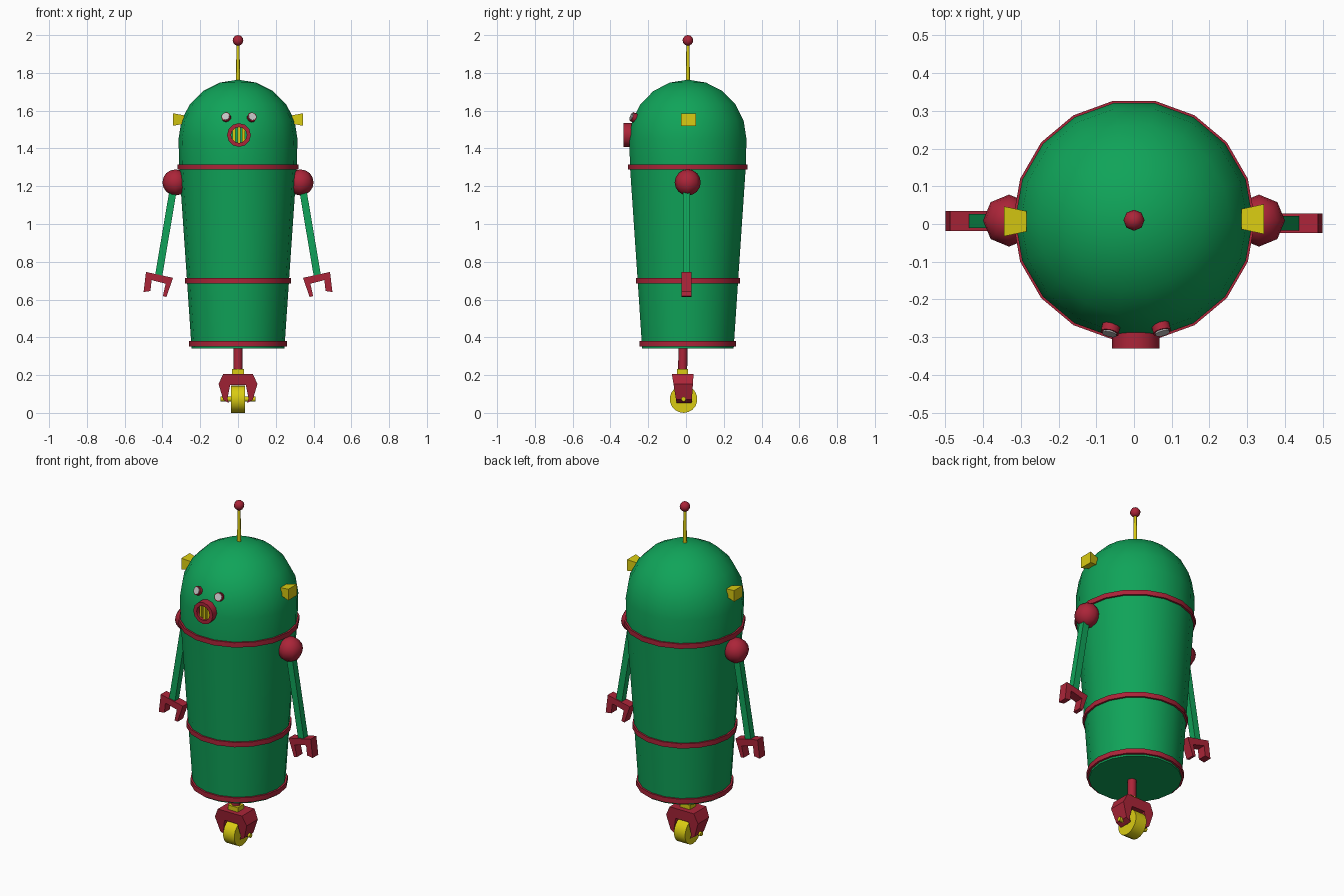
import bpy, bmesh, math
from mathutils import Vector, Matrix

if "Cube" in bpy.data.objects:
    bpy.data.objects.remove(bpy.data.objects["Cube"])


def material(name, rgb):
    m = bpy.data.materials.new(name)
    m.diffuse_color = (*rgb, 1)
    m.use_nodes = True
    m.node_tree.nodes["Principled BSDF"].inputs["Base Color"].default_value = m.diffuse_color
    return m


GREEN = material("body green", (0.005, 0.37, 0.10))
RED = material("trim red", (0.41, 0.018, 0.04))
YELLOW = material("bright yellow", (0.70, 0.60, 0.006))
GREY = material("lens grey", (0.55, 0.55, 0.55))
CY = 0.01  # body axis in y


def finish(bm, name, mat, angle=0):
    bmesh.ops.recalc_face_normals(bm, faces=bm.faces)
    me = bpy.data.meshes.new(name)
    bm.to_mesh(me)
    bm.free()
    me.materials.append(mat)
    ob = bpy.data.objects.new(name, me)
    bpy.context.collection.objects.link(ob)
    if angle:
        bpy.ops.object.select_all(action='DESELECT')
        ob.select_set(True)
        bpy.context.view_layer.objects.active = ob
        bpy.ops.object.shade_smooth_by_angle(angle=math.radians(angle))
    return ob


def lathe(name, profile, mat, sides=18, closed=False, matrix=None, angle=35):
    """Spin (radius, height) points round z; open ends are capped."""
    bm = bmesh.new()
    rows = []
    for r, z in profile:
        if r == 0:
            rows.append([bm.verts.new((0, 0, z))] * sides)
        else:
            rows.append([bm.verts.new((r * math.cos(2 * math.pi * i / sides),
                                       r * math.sin(2 * math.pi * i / sides), z))
                         for i in range(sides)])
    pairs = list(zip(rows, rows[1:])) + ([(rows[-1], rows[0])] if closed else [])
    for a, b in pairs:
        for i in range(sides):
            j = (i + 1) % sides
            bm.faces.new(list(dict.fromkeys((a[i], a[j], b[j], b[i]))))
    if not closed:
        for row, (r, z) in ((rows[0], profile[0]), (rows[-1], profile[-1])):
            if r:
                bm.faces.new(row)
    bmesh.ops.transform(bm, matrix=matrix or Matrix.Translation((0, CY, 0)), verts=bm.verts)
    return finish(bm, name, mat, angle)


def rod(name, p, q, r1, r2, mat, sides=8, angle=50):
    """Tapered cylinder between two points."""
    p, q = Vector(p), Vector(q)
    d = q - p
    m = Matrix.Translation((p + q) / 2) @ d.to_track_quat('Z', 'Y').to_matrix().to_4x4()
    if sides == 4:
        m = m @ Matrix.Rotation(math.pi / 4, 4, 'Z')
    bm = bmesh.new()
    bmesh.ops.create_cone(bm, cap_ends=True, segments=sides, radius1=r1, radius2=r2,
                          depth=d.length, matrix=m)
    return finish(bm, name, mat, 0 if sides == 4 else angle)


def ball(name, c, r, mat, u=8, v=8):
    bm = bmesh.new()
    bmesh.ops.create_uvsphere(bm, u_segments=u, v_segments=v, radius=r,
                              matrix=Matrix.Translation(c))
    return finish(bm, name, mat, 60)


def slab(name, outline, y0, y1, mat):
    """Front-view outline (x, z) extruded along y."""
    bm = bmesh.new()
    f = bm.faces.new([bm.verts.new((x, y0, z)) for x, z in outline])
    ext = bmesh.ops.extrude_face_region(bm, geom=[f])["geom"]
    bmesh.ops.translate(bm, vec=(0, y1 - y0, 0),
                        verts=[g for g in ext if isinstance(g, bmesh.types.BMVert)])
    return finish(bm, name, mat)


def block(name, x0, x1, y0, y1, z0, z1, mat):
    return slab(name, [(x0, z0), (x1, z0), (x1, z1), (x0, z1)], y0, y1, mat)


# Tapered torso with domed head
lathe("torso", [(0.246, 0.342), (0.270, 0.70), (0.311, 1.30)], GREEN)
dome = [(0.311, 1.30), (0.315, 1.45)]
dome += [(0.315 * math.cos(math.radians(a)), 1.45 + 0.314 * math.sin(math.radians(a)))
         for a in (18, 36, 54, 72)] + [(0, 1.764)]
lathe("head_dome", dome, GREEN)

# Trim bands
for name, r, z in (("neck_band", 0.321, 1.302), ("waist_band", 0.280, 0.70), ("base_band", 0.259, 0.366)):
    lathe(name, [(r - 0.03, z - 0.014), (r, z - 0.014), (r, z + 0.014), (r - 0.03, z + 0.014)],
          RED, closed=True)

# Antenna
rod("antenna_stick", (0, CY, 1.75), (0, CY, 1.96), 0.011, 0.008, YELLOW)
ball("antenna_tip", (0, CY, 1.972), 0.028, RED)

# Mouth: round frame with upright grille bars
to_front = Matrix.Translation((0.005, 0, 1.471)) @ Matrix.Rotation(math.pi / 2, 4, 'X')
lathe("mouth_frame", [(0.042, 0.28), (0.063, 0.28), (0.063, 0.33), (0.042, 0.33)], RED,
      sides=12, closed=True, matrix=to_front)
for i, x in enumerate((-0.025, 0, 0.025)):
    h = math.sqrt(0.044 ** 2 - x * x)
    block(f"mouth_bar_{i + 1}", 0.005 + x - 0.008, 0.005 + x + 0.008, -0.318, -0.295,
          1.471 - h, 1.471 + h, YELLOW)

# Eyes follow the dome's outward direction
for side, ex in (("left", -0.062), ("right", 0.072)):
    n = Vector((ex, -0.277, 0.11)).normalized()
    p = Vector((0, CY, 1.45)) + n * 0.316
    p.x = ex
    rod(f"{side}_eye_rim", p - n * 0.03, p + n * 0.012, 0.025, 0.025, RED, 10)
    rod(f"{side}_eye_lens", p, p + n * 0.016, 0.020, 0.020, GREY, 10)

for side, s in (("left", -1), ("right", 1)):
    # Flared square ear, wider at the outside
    rod(f"{side}_ear", (s * 0.285, CY + s * 0.003, 1.553), (s * 0.344, CY + s * 0.003, 1.553),
        0.038, 0.056, YELLOW, 4).scale = (1, 1, 1)
    ear = bpy.data.objects[f"{side}_ear"]
    for v in ear.data.vertices:  # ears are a little lower than they are deep
        v.co.z = 1.553 + (v.co.z - 1.553) * 0.83
    # Shoulder, arm and claw
    y = 0.005 - s * 0.003
    ball(f"{side}_shoulder", (s * 0.331, 0.009, 1.22), 0.069, RED)
    rod(f"{side}_arm", (s * 0.340, y, 1.20), (s * 0.421, y, 0.72), 0.027, 0.027, GREEN, 4)
    claw = [(0.487, 0.746), (0.344, 0.715), (0.379, 0.614), (0.398, 0.618), (0.383, 0.684),
            (0.457, 0.703), (0.464, 0.645), (0.500, 0.640)]
    slab(f"{side}_claw", [(s * x, z) for x, z in claw], y - 0.026, y + 0.026, RED)

# Wheel post and swivel collar
rod("wheel_post", (0, -0.016, 0.36), (0, -0.018, 0.20), 0.024, 0.024, RED)
block("swivel_collar", -0.032, 0.032, -0.048, 0.010, 0.195, 0.233, YELLOW)

# Fork: mirrored outline, narrower in depth towards the tips
half = [(0.078, 0.207), (0.103, 0.153), (0.078, 0.070), (0.048, 0.052), (0.056, 0.075), (0.042, 0.147)]
fork = slab("wheel_fork", half + [(-x, z) for x, z in reversed(half)], -0.075, 0.040, RED)
for v in fork.data.vertices:
    t = (0.207 - v.co.z) / 0.155
    v.co.y += t * (0.025 if v.co.y < -0.02 else -0.010)

# Wheel and axle
rod("wheel", (-0.036, -0.013, 0.073), (0.036, -0.013, 0.073), 0.073, 0.073, YELLOW, 18)
rod("axle", (-0.093, -0.013, 0.073), (0.093, -0.013, 0.073), 0.013, 0.013, YELLOW)
